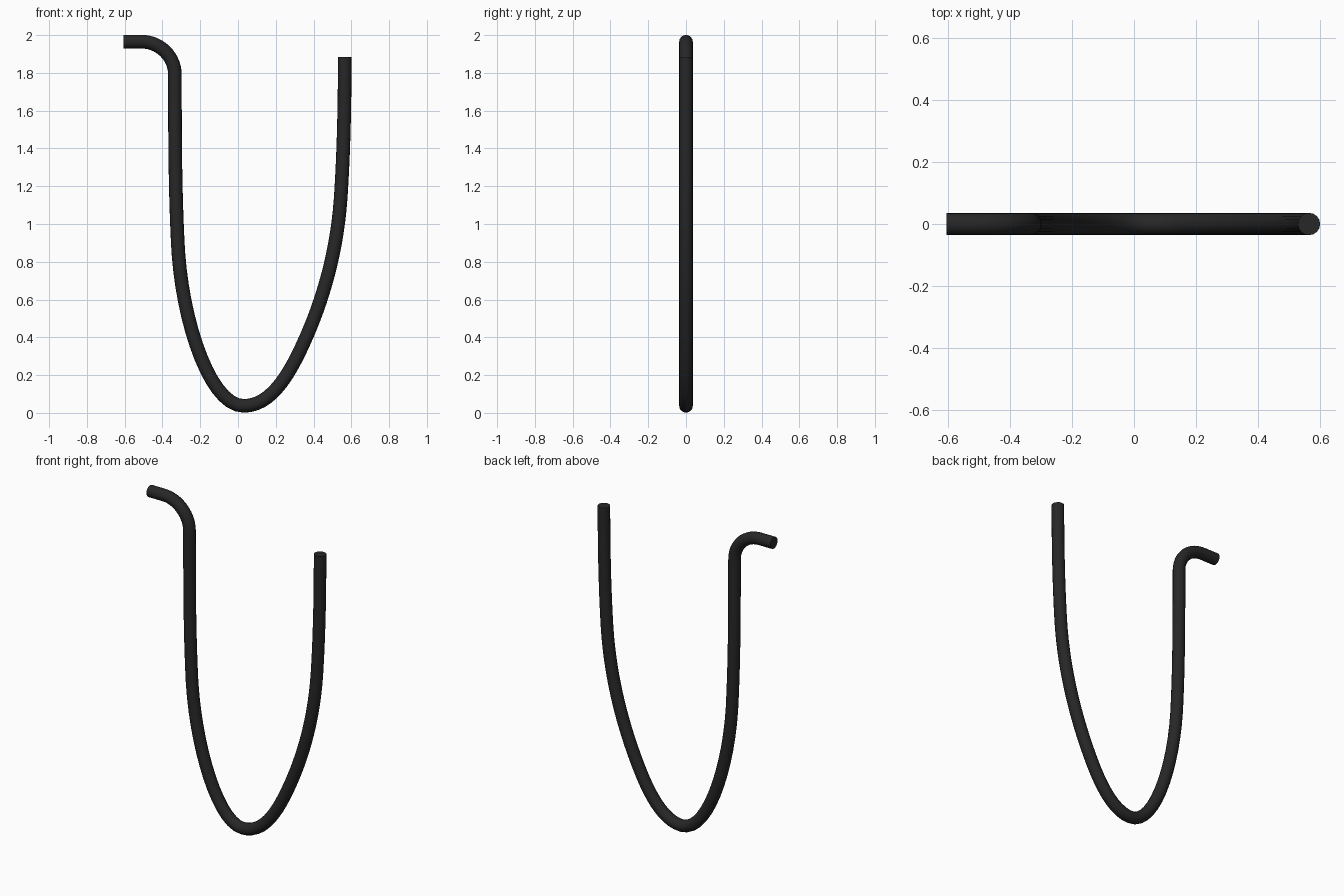
import bpy

if "Cube" in bpy.data.objects:
    bpy.data.objects.remove(bpy.data.objects["Cube"])

# Hook path in the XZ plane: (left handle, point, right handle)
path = [
    ((-0.64, 1.965), (-0.605, 1.965), (-0.57, 1.965)),
    ((-0.54, 1.965), (-0.51, 1.965), (-0.413, 1.965)),
    ((-0.334, 1.886), (-0.334, 1.79), (-0.334, 1.45)),
    ((-0.333, 1.15), (-0.316, 0.85), (-0.288, 0.45)),
    ((-0.14, 0.037), (0.03, 0.037), (0.19, 0.037)),
    ((0.29, 0.24), (0.365, 0.41), (0.45, 0.605)),
    ((0.523, 0.85), (0.543, 1.13), (0.558, 1.35)),
    ((0.565, 1.60), (0.565, 1.885), (0.565, 1.95)),
]

# Round bent rod with flat capped ends
curve = bpy.data.curves.new("hook_rod", 'CURVE')
curve.dimensions = '3D'
curve.twist_mode = 'MINIMUM'
curve.bevel_depth = 0.036
curve.bevel_resolution = 6
curve.use_fill_caps = True
curve.resolution_u = 14
spline = curve.splines.new('BEZIER')
spline.bezier_points.add(len(path) - 1)
for bp, (l, c, r) in zip(spline.bezier_points, path):
    bp.handle_left_type = bp.handle_right_type = 'FREE'
    bp.co = (c[0], 0, c[1])
    bp.handle_left = (l[0], 0, l[1])
    bp.handle_right = (r[0], 0, r[1])
rod = bpy.data.objects.new("hook_rod", curve)
bpy.context.collection.objects.link(rod)

# Convert to mesh, smooth the tube but keep the cap edges sharp
bpy.context.view_layer.objects.active = rod
rod.select_set(True)
bpy.ops.object.convert(target='MESH')
rod = bpy.context.object
rod.name = "hook_rod"
bpy.ops.object.shade_smooth_by_angle()

# Black finish
mat = bpy.data.materials.new("black_metal")
mat.diffuse_color = (0.02, 0.02, 0.02, 1)
mat.use_nodes = True
mat.node_tree.nodes["Principled BSDF"].inputs["Base Color"].default_value = mat.diffuse_color
rod.data.materials.clear()
rod.data.materials.append(mat)
